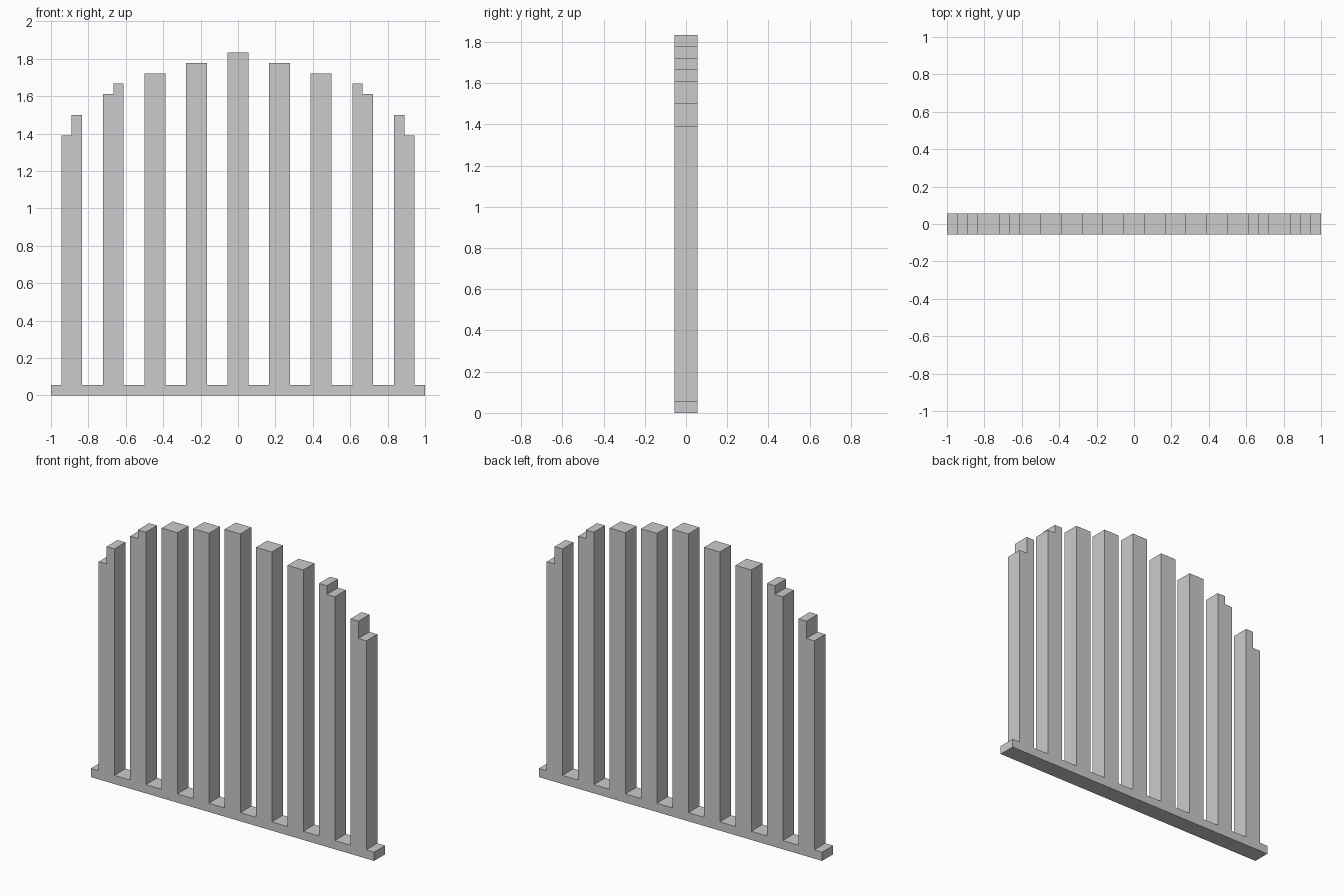
import bpy, bmesh

if "Cube" in bpy.data.objects:
    bpy.data.objects.remove(bpy.data.objects["Cube"])

U = 1 / 18                      # block unit: the panel is 36 units wide
HALF_DEPTH = 1

# (left half, right half) top heights of the bars, from the left end to the centre
left_tops = [(25, 27), (29, 30), (31, 31), (32, 32), (33, 33)]
tops = left_tops + [(b, a) for a, b in reversed(left_tops[:-1])]

# Front outline: base rail with nine bars rising from it, two with stepped tops
outline = [(-18, 0), (-18, 1)]
for i, (a, b) in enumerate(tops):
    x = -16 + 4 * i
    outline += [(x - 1, 1), (x - 1, a)]
    if a != b:
        outline += [(x, a), (x, b)]
    outline += [(x + 1, b), (x + 1, 1)]
outline += [(18, 1), (18, 0)]

# Extrude the outline from front to back
bm = bmesh.new()
front = bm.faces.new([bm.verts.new((x * U, -HALF_DEPTH * U, z * U)) for x, z in outline])
result = bmesh.ops.extrude_face_region(bm, geom=[front], use_keep_orig=True)
back_verts = [g for g in result["geom"] if isinstance(g, bmesh.types.BMVert)]
bmesh.ops.translate(bm, verts=back_verts, vec=(0, 2 * HALF_DEPTH * U, 0))
bmesh.ops.recalc_face_normals(bm, faces=bm.faces[:])

mesh = bpy.data.meshes.new("barred_panel")
bm.to_mesh(mesh)
bm.free()
bpy.context.collection.objects.link(bpy.data.objects.new("barred_panel", mesh))
